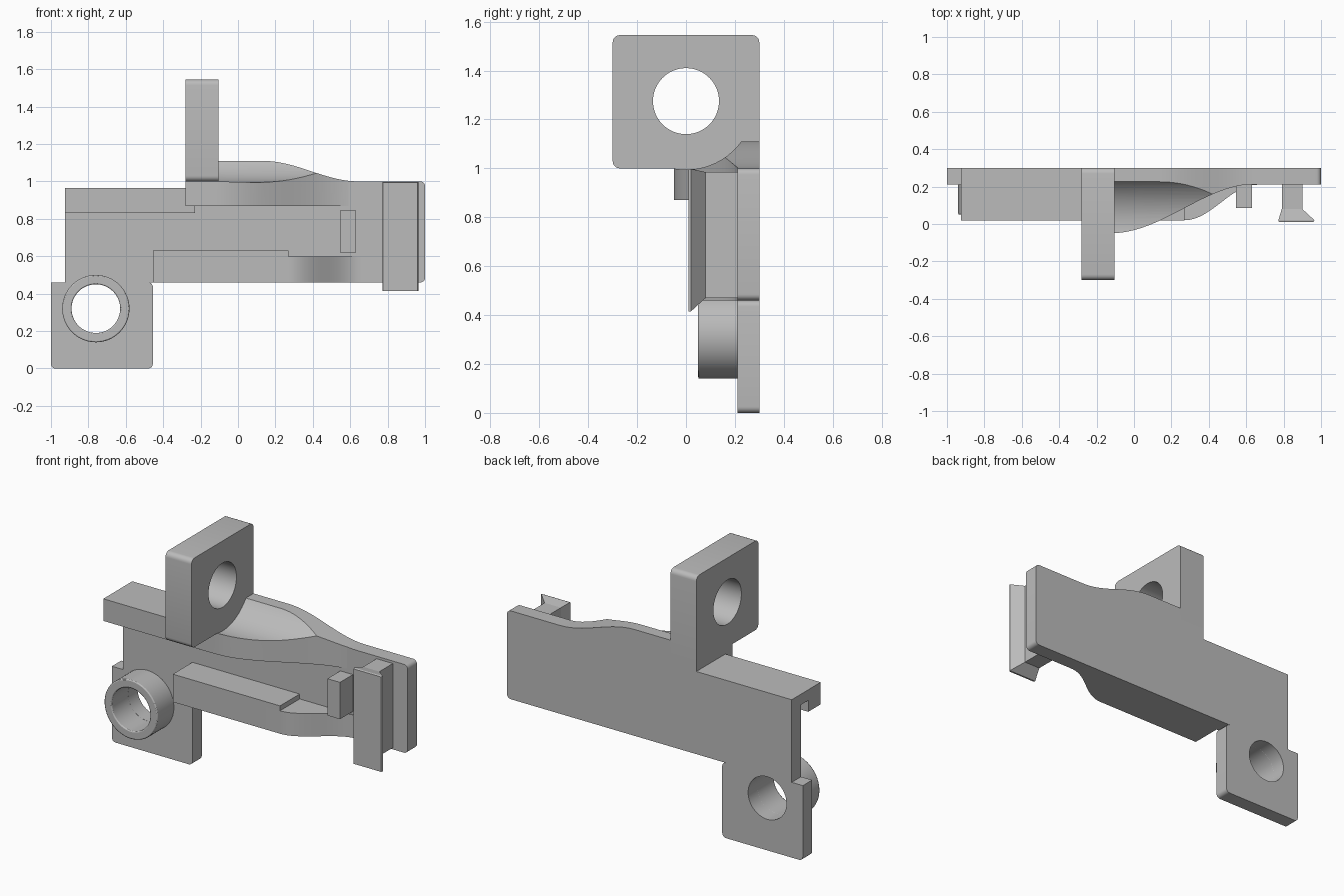
import bpy, bmesh, math
from mathutils import Vector

cube = bpy.data.objects.get("Cube")
if cube:
    bpy.data.objects.remove(cube, do_unlink=True)

grey = bpy.data.materials.new("plain grey")
grey.use_nodes = True
grey.diffuse_color = (0.5, 0.5, 0.5, 1)
grey.node_tree.nodes["Principled BSDF"].inputs["Base Color"].default_value = grey.diffuse_color

# Maps (profile u, profile v, depth) to world space for each extrusion axis
AXES = {
    "x": lambda u, v, d: (d, u, v),
    "y": lambda u, v, d: (u, d, v),
    "z": lambda u, v, d: (u, v, d),
}


def rounded(corners, steps=5):
    """Expand corners (u, v, optional radius) into a smooth outline."""
    pts = []
    for i, c in enumerate(corners):
        p = Vector(c[:2])
        if len(c) < 3:
            pts.append(p)
            continue
        a = p + (Vector(corners[i - 1][:2]) - p).normalized() * c[2]
        b = p + (Vector(corners[(i + 1) % len(corners)][:2]) - p).normalized() * c[2]
        centre = a + b - p
        for k in range(steps + 1):
            t = k / steps * math.pi / 2
            pts.append(centre + (a - centre) * math.cos(t) + (b - centre) * math.sin(t))
    return pts


def ease(u0, v0, u1, v1, steps=24):
    """S-shaped transition between two points."""
    return [(u0 + (u1 - u0) * k / steps,
             v0 + (v1 - v0) * (1 - math.cos(math.pi * k / steps)) / 2)
            for k in range(steps + 1)]


def circle(u, v, r, n=64):
    return [(u + r * math.cos(math.tau * k / n), v + r * math.sin(math.tau * k / n))
            for k in range(n)]


def loft(name, first, second):
    """Solid between two matching loops."""
    bm = bmesh.new()
    a = [bm.verts.new(p) for p in first]
    b = [bm.verts.new(p) for p in second]
    bm.faces.new(a)
    bm.faces.new(b[::-1])
    for i in range(len(a)):
        bm.faces.new((a[i], a[i - 1], b[i - 1], b[i]))
    bmesh.ops.recalc_face_normals(bm, faces=bm.faces)
    mesh = bpy.data.meshes.new(name)
    bm.to_mesh(mesh)
    bm.free()
    mesh.materials.append(grey)
    obj = bpy.data.objects.new(name, mesh)
    bpy.context.collection.objects.link(obj)
    return obj


def prism(name, outline, axis, d0, d1):
    place = AXES[axis]
    return loft(name, [place(*p, d0) for p in outline], [place(*p, d1) for p in outline])


def box(name, x0, x1, y0, y1, z0, z1):
    return prism(name, [(x0, y0), (x1, y0), (x1, y1), (x0, y1)], "z", z0, z1)


def select(obj):
    bpy.ops.object.select_all(action="DESELECT")
    obj.select_set(True)
    bpy.context.view_layer.objects.active = obj


def combine(obj, cutter, operation="DIFFERENCE"):
    mod = obj.modifiers.new("cut", "BOOLEAN")
    mod.operation, mod.solver, mod.object = operation, "EXACT", cutter
    select(obj)
    bpy.ops.object.modifier_apply(modifier=mod.name)
    bpy.data.objects.remove(cutter, do_unlink=True)


def soften(obj, width):
    mod = obj.modifiers.new("soft edges", "BEVEL")
    mod.width, mod.segments, mod.limit_method = width, 2, "ANGLE"
    mod.angle_limit = math.radians(50)


FRONT, BACK = 0.21, 0.3
LUG_L, LUG_R = -0.28, -0.105
SHAFT_Z, SCOOP_R = 1.275, 0.28
RING = (-0.76, 0.32)

# Back plate with a hump beside the lug and a leg at the lower corner
leg = rounded([(-1, 0.46), (-1, 0, 0.025), (-0.455, 0, 0.025), (-0.455, 0.46, 0.025)])
end = rounded([(0.6, 0.46), (1, 0.46, 0.025), (1, 1, 0.025), (0.7, 1)])[1:-1]
hump = ease(0.65, 1, 0.13, 1.11)
left = [(LUG_R, 1.11), (LUG_R, 1), (LUG_L, 1), (LUG_L, 0.965), (-0.925, 0.965), (-0.925, 0.46)]
outline = leg + end + hump + left


def scoop():
    return prism("scoop_cutter", circle(0, SHAFT_Z, SCOOP_R, 96), "x", LUG_R, 1.2)


plate = prism("back_plate", outline, "y", FRONT, BACK)
combine(plate, scoop())
combine(plate, prism("hole_cutter", circle(*RING, 0.13), "y", 0, 1))

# Curved shelf scooped out around the shaft axis
plan = [(LUG_L, 0.25), (LUG_L, -0.05)] + ease(-0.13, -0.05, 0.66, 0.215) + [(0.66, 0.25)]
shelf = prism("scooped_shelf", plan, "z", 0.87, 1.2)
combine(shelf, prism("shelf_limit", outline, "y", -0.5, 0.25), "INTERSECT")
combine(shelf, scoop())

# Upright lug with a shaft hole
lug = prism("shaft_lug", rounded([(-0.3, 1, 0.03), (BACK, 1), (BACK, 1.545, 0.03),
                                  (-0.3, 1.545, 0.03)]), "x", LUG_L, LUG_R)
combine(lug, prism("shaft_cutter", circle(0, SHAFT_Z, 0.135), "x", -1, 1))

# Top ledge with a lip hanging from its front edge
ledge = prism("top_ledge", [(0.02, 0.965), (0.02, 0.83), (0.14, 0.83), (0.14, 0.9),
                            (0.22, 0.9), (0.22, 0.965)], "x", -0.925, -0.23)

# Lower rail that sweeps back into the plate, with a raised step
rail_plan = [(-0.455, 0.22), (-0.455, 0.02)] + ease(0.27, 0.02, 0.66, FRONT) + [(0.66, 0.22)]
rail = prism("lower_rail", rail_plan, "z", 0.46, 0.6)
step = box("rail_step", -0.455, 0.27, 0.02, 0.22, 0.6, 0.63)

# Round bushing on the leg
bushing = prism("bushing", circle(*RING, 0.18), "y", 0.05, 0.215)
combine(bushing, prism("bore_cutter", circle(*RING, 0.13), "y", -1, 1))

# Small peg and flared hook
peg = box("peg", 0.545, 0.63, 0.085, 0.22, 0.62, 0.845)
stem = box("hook_stem", 0.79, 0.9, 0.075, 0.22, 0.47, 0.985)


def slab(y, x0, x1, z0, z1):
    return [(x0, y, z0), (x1, y, z0), (x1, y, z1), (x0, y, z1)]


flare = loft("hook_flare", slab(0.08, 0.79, 0.9, 0.47, 0.985), slab(0.02, 0.772, 0.965, 0.415, 0.998))
rim = loft("hook_rim", slab(0.02, 0.772, 0.965, 0.415, 0.998), slab(0.01, 0.775, 0.96, 0.415, 0.995))

soften(bushing, 0.006)
for obj in (plate, shelf, lug, ledge, rail, step, bushing, peg, stem, flare, rim):
    select(obj)
    bpy.ops.object.shade_smooth_by_angle(angle=math.radians(30))
